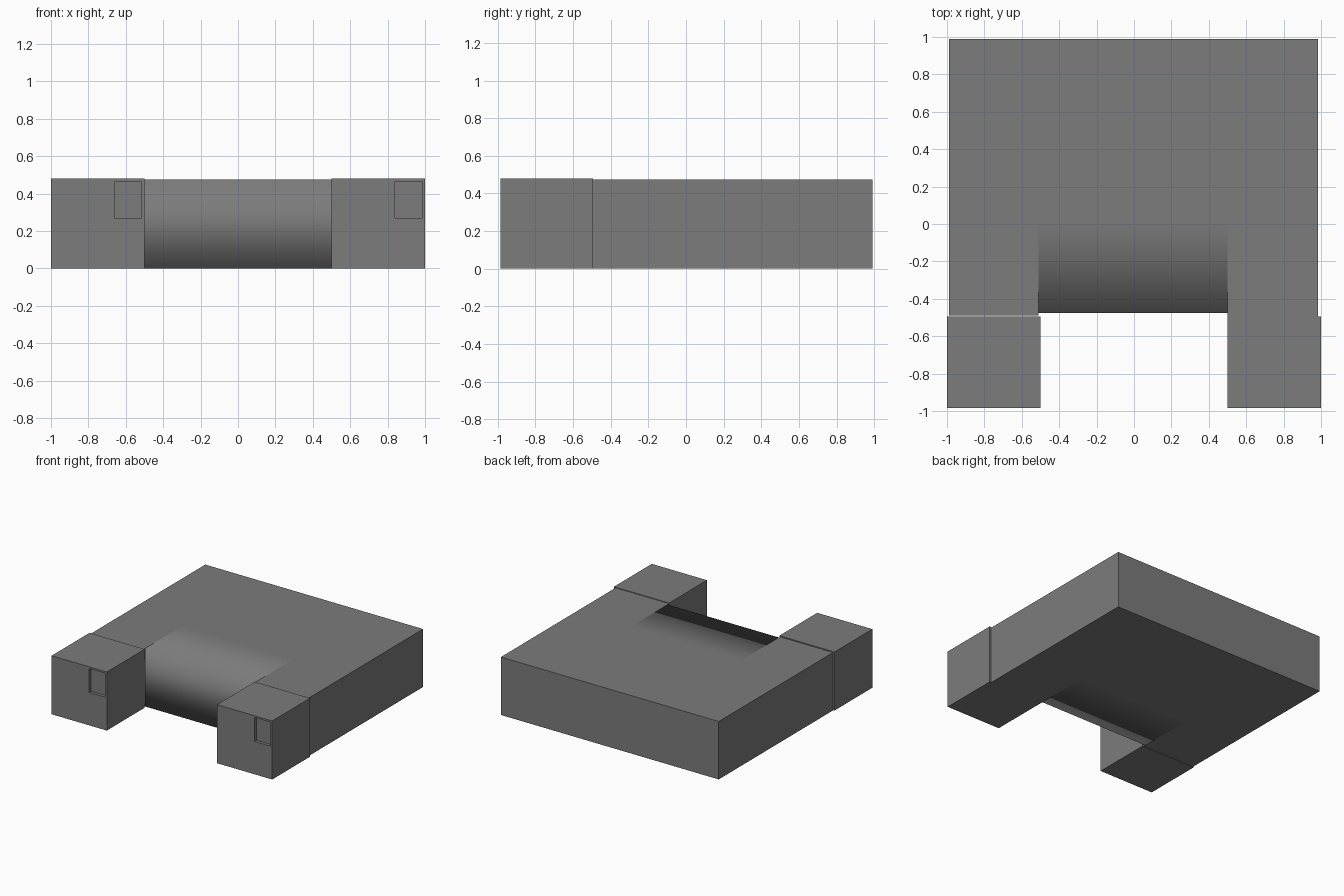
import bpy, bmesh

if "Cube" in bpy.data.objects:
    bpy.data.objects.remove(bpy.data.objects["Cube"])

gray = bpy.data.materials.new("stone gray")
gray.diffuse_color = (0.2, 0.2, 0.2, 1)
gray.use_nodes = True
gray.node_tree.nodes["Principled BSDF"].inputs["Base Color"].default_value = gray.diffuse_color
TOP = 0.475


def finish(name, bm, smooth=False):
    mesh = bpy.data.meshes.new(name)
    for f in bm.faces:
        f.smooth = smooth
    bm.to_mesh(mesh)
    bm.free()
    mesh.materials.append(gray)
    ob = bpy.data.objects.new(name, mesh)
    bpy.context.collection.objects.link(ob)
    return ob


def box(name, lo, hi, skip=()):
    """Box between two corners; skip lists (axis, sign) faces hidden inside the model."""
    bm = bmesh.new()
    bmesh.ops.create_cube(bm, size=1)
    for v in bm.verts:
        v.co = [lo[i] if v.co[i] < 0 else hi[i] for i in range(3)]
    bm.normal_update()
    gone = [f for f in bm.faces if any(f.normal[a] * s > 0.9 for a, s in skip)]
    bmesh.ops.delete(bm, geom=gone, context='FACES')
    return finish(name, bm)


# Main slab and the two shoulders that carry the front feet
box("main_slab", (-0.99, 0, 0), (0.985, 0.99, TOP), [(1, -1)])
box("left_shoulder", (-0.99, -0.49, 0), (-0.51, 0, TOP), [(1, 1), (0, 1)])
box("right_shoulder", (0.5, -0.5, 0), (0.985, 0, TOP), [(1, 1), (1, -1), (0, 1)][:2])
box("slab_front_wall", (0.5, 0.0, 0), (0.985, 0.001, TOP), [(1, 1), (1, -1)])

# Softly shaded centre front: a strip wrapping top, front and underside
bm = bmesh.new()
profile = [(0, TOP), (-0.475, TOP), (-0.475, 0), (0, 0)]
rows = [[bm.verts.new((x, y, z)) for y, z in profile] for x in (-0.51, 0.5)]
for i in range(3):
    bm.faces.new((rows[0][i], rows[0][i + 1], rows[1][i + 1], rows[1][i]))
bmesh.ops.recalc_face_normals(bm, faces=bm.faces)
if max(bm.faces, key=lambda f: f.calc_center_median().z).normal.z < 0:
    bmesh.ops.reverse_faces(bm, faces=bm.faces)
finish("centre_front", bm, True)

# Front feet: blocks with a shallow rectangular recess in the front
for side, x0 in (("left", -1.0), ("right", 0.5)):
    foot = box(side + "_foot", (x0, -0.985, 0), (x0 + 0.5, -0.495, 0.48))
    cutter = box(side + "_recess_cutter", (x0 + 0.34, -1.1, 0.27), (x0 + 0.485, -0.96, 0.465))
    cutter.hide_render = True
    cutter.hide_viewport = True
    cut = foot.modifiers.new("recess", 'BOOLEAN')
    cut.operation = 'DIFFERENCE'
    cut.solver = 'EXACT'
    cut.object = cutter
